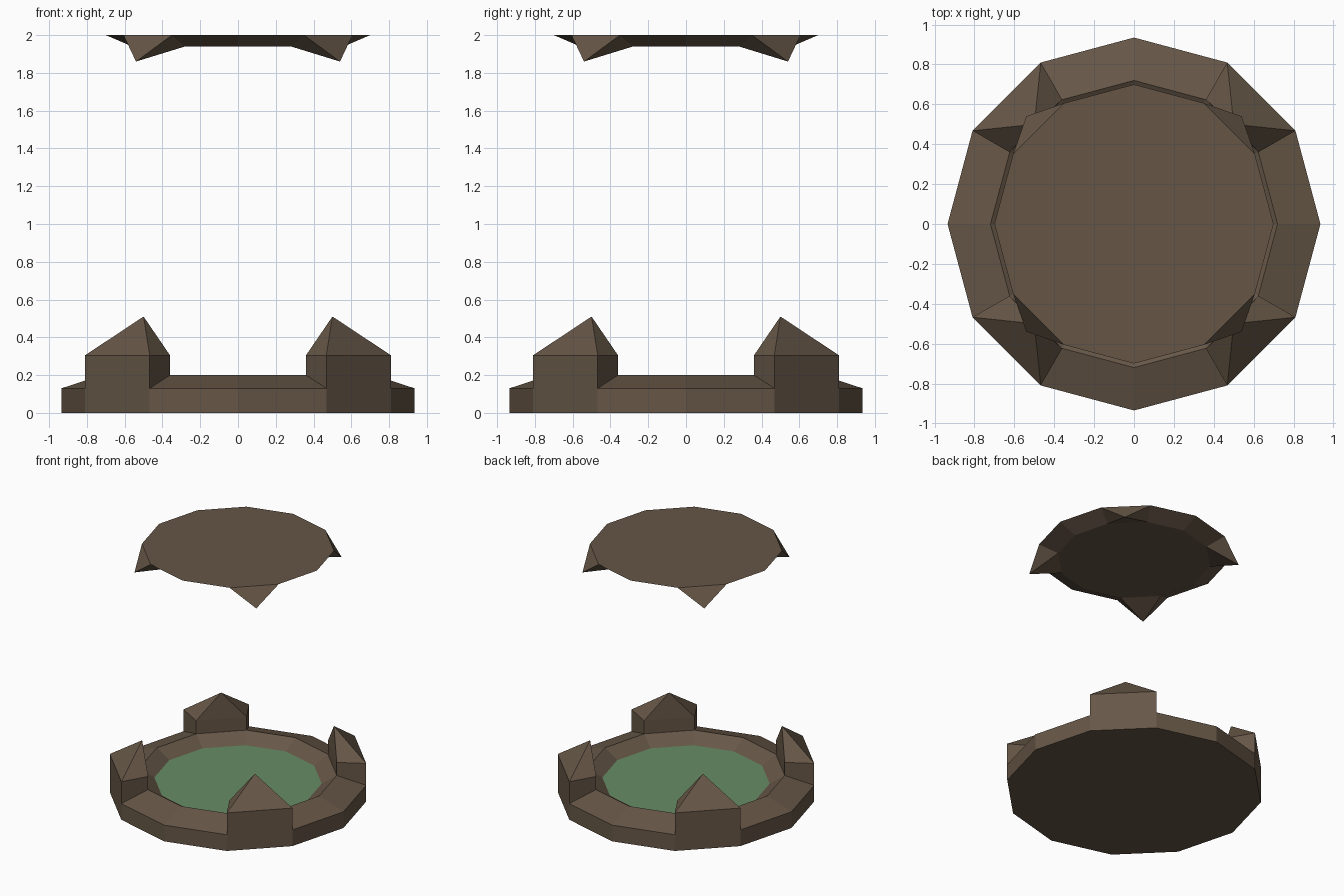
import bpy, bmesh, math
from mathutils import Vector

if "Cube" in bpy.data.objects:
    bpy.data.objects.remove(bpy.data.objects["Cube"])

SIDES = 12


def material(name, rgb):
    m = bpy.data.materials.new(name)
    m.diffuse_color = (*rgb, 1)
    m.use_nodes = True
    m.node_tree.nodes["Principled BSDF"].inputs["Base Color"].default_value = m.diffuse_color
    return m


brown = material("brown stone", (0.133, 0.094, 0.062))
green = material("green water", (0.135, 0.265, 0.132))


def ring(bm, r, z):
    return [bm.verts.new((r * math.cos(math.tau * i / SIDES),
                          r * math.sin(math.tau * i / SIDES), z)) for i in range(SIDES)]


def bridge(bm, a, b):
    return [bm.faces.new((a[i], a[(i + 1) % SIDES], b[(i + 1) % SIDES], b[i]))
            for i in range(SIDES)]


def poke_to(bm, face, x, z):
    # raise a pyramid tip on the diagonal of the face's quadrant
    c = face.calc_center_median()
    tip = bmesh.ops.poke(bm, faces=[face])["verts"][0]
    tip.co = Vector((math.copysign(x, c.x), math.copysign(x, c.y), z))


def finish(bm, name, mat, fix=True):
    if fix:
        bmesh.ops.recalc_face_normals(bm, faces=bm.faces[:])
    me = bpy.data.meshes.new(name)
    bm.to_mesh(me)
    bm.free()
    me.materials.append(mat)
    bpy.context.collection.objects.link(bpy.data.objects.new(name, me))


# basin with sloped rim and four corner towers
bm = bmesh.new()
r = [ring(bm, *p) for p in ((0.935, 0), (0.935, 0.13), (0.72, 0.2), (0.61, 0.13))]
bm.faces.new(r[0][::-1])
bridge(bm, r[0], r[1])
rim = bridge(bm, r[1], r[2])
bridge(bm, r[2], r[3])
towers = bmesh.ops.extrude_discrete_faces(bm, faces=[rim[i] for i in (1, 4, 7, 10)])["faces"]
for f in towers:
    for v in f.verts:
        v.co.z = 0.305
    poke_to(bm, f, 0.5, 0.51)
finish(bm, "basin", brown)

# water surface
bm = bmesh.new()
bm.faces.new(ring(bm, 0.61, 0.13))
finish(bm, "water", green, fix=False)

# floating lid with four downward claws
bm = bmesh.new()
low, top = ring(bm, 0.56, 1.94), ring(bm, 0.7, 2.0)
bm.faces.new(low[::-1])
bm.faces.new(top)
side = bridge(bm, low, top)
for i in (1, 4, 7, 10):
    poke_to(bm, side[i], 0.54, 1.86)
finish(bm, "floating_lid", brown)
